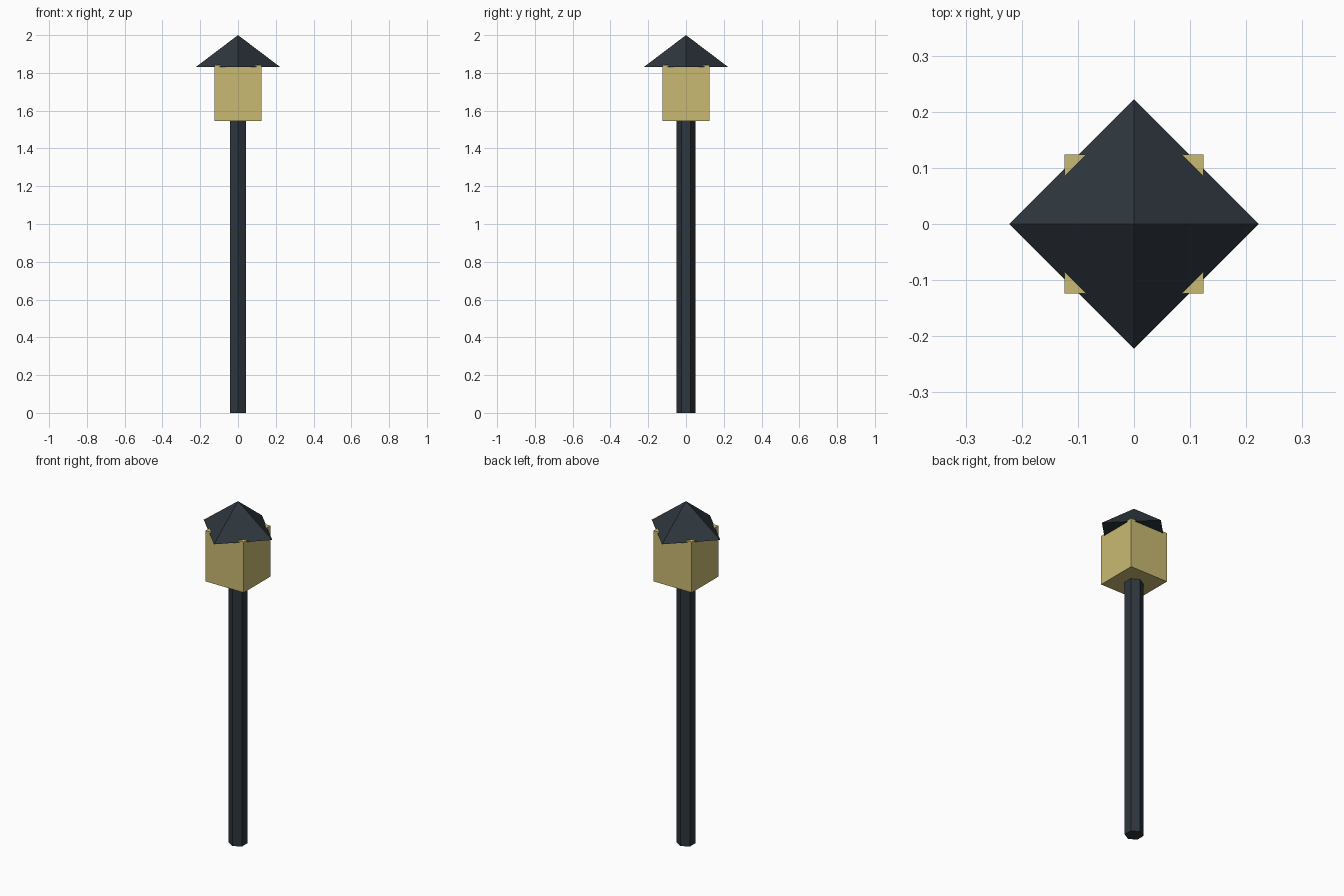
import bpy
import bmesh

if "Cube" in bpy.data.objects:
    bpy.data.objects.remove(bpy.data.objects["Cube"])


def make_material(name, color):
    mat = bpy.data.materials.new(name)
    mat.diffuse_color = (*color, 1.0)
    mat.use_nodes = True
    mat.node_tree.nodes["Principled BSDF"].inputs["Base Color"].default_value = mat.diffuse_color
    return mat


def make_prism(name, mat, sides, r_bottom, r_top, z0, z1):
    """Flat-shaded prism or pyramid with a corner on the y axis."""
    bm = bmesh.new()
    bmesh.ops.create_cone(bm, cap_ends=True, segments=sides,
                          radius1=r_bottom, radius2=r_top, depth=z1 - z0)
    bmesh.ops.remove_doubles(bm, verts=bm.verts, dist=1e-5)
    bmesh.ops.translate(bm, verts=bm.verts, vec=(0, 0, (z0 + z1) / 2))
    return finish(name, mat, bm)


def make_box(name, mat, width, z0, z1):
    bm = bmesh.new()
    bmesh.ops.create_cube(bm, size=1)
    bmesh.ops.scale(bm, verts=bm.verts, vec=(width, width, z1 - z0))
    bmesh.ops.translate(bm, verts=bm.verts, vec=(0, 0, (z0 + z1) / 2))
    return finish(name, mat, bm)


def finish(name, mat, bm):
    mesh = bpy.data.meshes.new(name)
    bm.to_mesh(mesh)
    bm.free()
    mesh.materials.append(mat)
    obj = bpy.data.objects.new(name, mesh)
    bpy.context.collection.objects.link(obj)
    return obj


dark_metal = make_material("dark_metal", (0.027, 0.037, 0.048))
warm_glass = make_material("warm_glass", (0.584, 0.491, 0.171))

# Hexagonal post
make_prism("post", dark_metal, 6, 0.05, 0.05, 0.0, 1.56)
# Square lantern
make_box("lantern", warm_glass, 0.248, 1.545, 1.842)
# Four-sided roof, turned 45 degrees to the lantern
make_prism("roof", dark_metal, 4, 0.222, 0.0, 1.832, 2.0)
